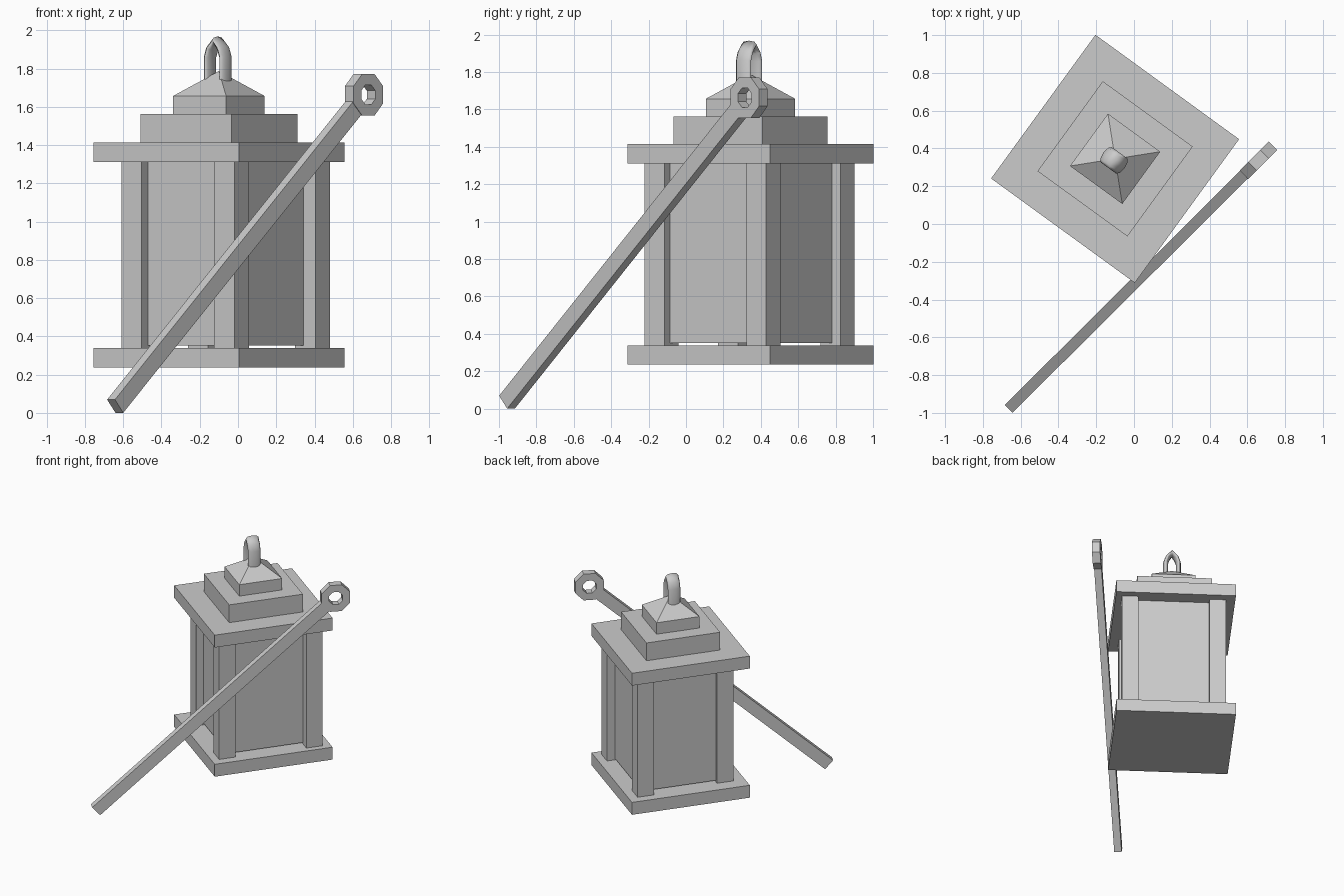
import bpy, bmesh
from math import radians, sqrt, atan2, pi
from mathutils import Matrix, Vector

if "Cube" in bpy.data.objects:
    bpy.data.objects.remove(bpy.data.objects["Cube"])

GREY = (0.6, 0.6, 0.6, 1)
mat = bpy.data.materials.new("plain grey")
mat.use_nodes = True
mat.diffuse_color = GREY
mat.node_tree.nodes["Principled BSDF"].inputs["Base Color"].default_value = GREY

# The lantern stands turned about its own vertical axis
LANTERN = Matrix.Translation((-0.10, 0.345, 0)) @ Matrix.Rotation(radians(-36), 4, "Z")


def add_mesh(name, bm, matrix):
    bmesh.ops.recalc_face_normals(bm, faces=bm.faces)
    mesh = bpy.data.meshes.new(name)
    bm.to_mesh(mesh)
    bm.free()
    mesh.materials.append(mat)
    ob = bpy.data.objects.new(name, mesh)
    ob.matrix_world = matrix
    bpy.context.collection.objects.link(ob)
    return ob


def box(name, size, centre, matrix):
    bm = bmesh.new()
    bmesh.ops.create_cube(bm, size=1)
    bmesh.ops.scale(bm, vec=size, verts=bm.verts)
    bmesh.ops.translate(bm, vec=centre, verts=bm.verts)
    return add_mesh(name, bm, matrix)


def slab(name, half, z0, z1):
    return box(name, (2 * half, 2 * half, z1 - z0), (0, 0, (z0 + z1) / 2), LANTERN)


# Stepped base and roof
slab("base_plate", 0.47, 0.236, 0.339)
slab("roof_plate", 0.47, 1.311, 1.414)
slab("roof_step", 0.294, 1.414, 1.562)
slab("roof_cap", 0.171, 1.562, 1.657)

bm = bmesh.new()
bmesh.ops.create_cone(bm, segments=4, radius1=0.171 * sqrt(2), radius2=0, depth=0.13)
bmesh.ops.rotate(bm, matrix=Matrix.Rotation(pi / 4, 3, "Z"), verts=bm.verts)
bmesh.ops.translate(bm, vec=(0, 0, 1.722), verts=bm.verts)
add_mesh("roof_peak", bm, LANTERN)

# Recessed body with slightly uneven corner posts
box("lantern_body", (0.675, 0.665, 0.96), (0.0075, 0.0125, 0.832), LANTERN)
posts = {
    "front": (0.333, -0.345),
    "left": (0.356, 0.343),
    "back": (-0.332, 0.335),
    "right": (-0.291, -0.313),
}
for corner, (u, v) in posts.items():
    box(f"post_{corner}", (0.13, 0.13, 0.972), (u, v, 0.825), LANTERN)

# Hanging loop: a flat band, wider than it is thick
curve = bpy.data.curves.new("hanging_loop", "CURVE")
curve.dimensions = "3D"
curve.bevel_depth = 0.02
curve.bevel_resolution = 2
curve.use_fill_caps = True
half_path = [(-0.05, 1.70), (-0.05, 1.86), (-0.035, 1.905)]
path = half_path + [(0, 1.948)] + [(-x, z) for x, z in reversed(half_path)]
spline = curve.splines.new("POLY")
spline.points.add(len(path) - 1)
for point, (x, z) in zip(spline.points, path):
    point.co = (x, 0, z, 1)
spline.use_smooth = True
curve.materials.append(mat)
loop = bpy.data.objects.new("hanging_loop", curve)
loop.matrix_world = LANTERN @ Matrix.Translation((0, -0.01, 0)) @ Matrix.Diagonal((1, 2.5, 1, 1))
bpy.context.collection.objects.link(loop)

# Leaning rod, stopping inside the rim of the eyelet
foot = Vector((-0.642, -0.957, 0.035))
eye = Vector((0.659, 0.337, 1.663))
lean = eye - foot
length = lean.length - 0.08
pitch = atan2(lean.z, lean.xy.length)
TURN = Matrix.Rotation(atan2(lean.y, lean.x), 4, "Z")
box("rod", (length, 0.058, 0.092), (length / 2, 0, 0),
    Matrix.Translation(foot) @ TURN @ Matrix.Rotation(-pitch, 4, "Y"))

# Octagonal eyelet at the top of the rod
bm = bmesh.new()
for radius in (0.118, 0.056):
    bmesh.ops.create_circle(bm, segments=8, radius=radius)
bmesh.ops.bridge_loops(bm, edges=bm.edges[:])
bmesh.ops.rotate(bm, matrix=Matrix.Rotation(pi / 8, 3, "Z"), verts=bm.verts)
bmesh.ops.rotate(bm, matrix=Matrix.Rotation(pi / 2, 3, "X"), verts=bm.verts)
eyelet = add_mesh("rod_eyelet", bm, Matrix.Translation(eye) @ TURN)
thick = eyelet.modifiers.new("thickness", "SOLIDIFY")
thick.thickness = 0.064
thick.offset = 0
